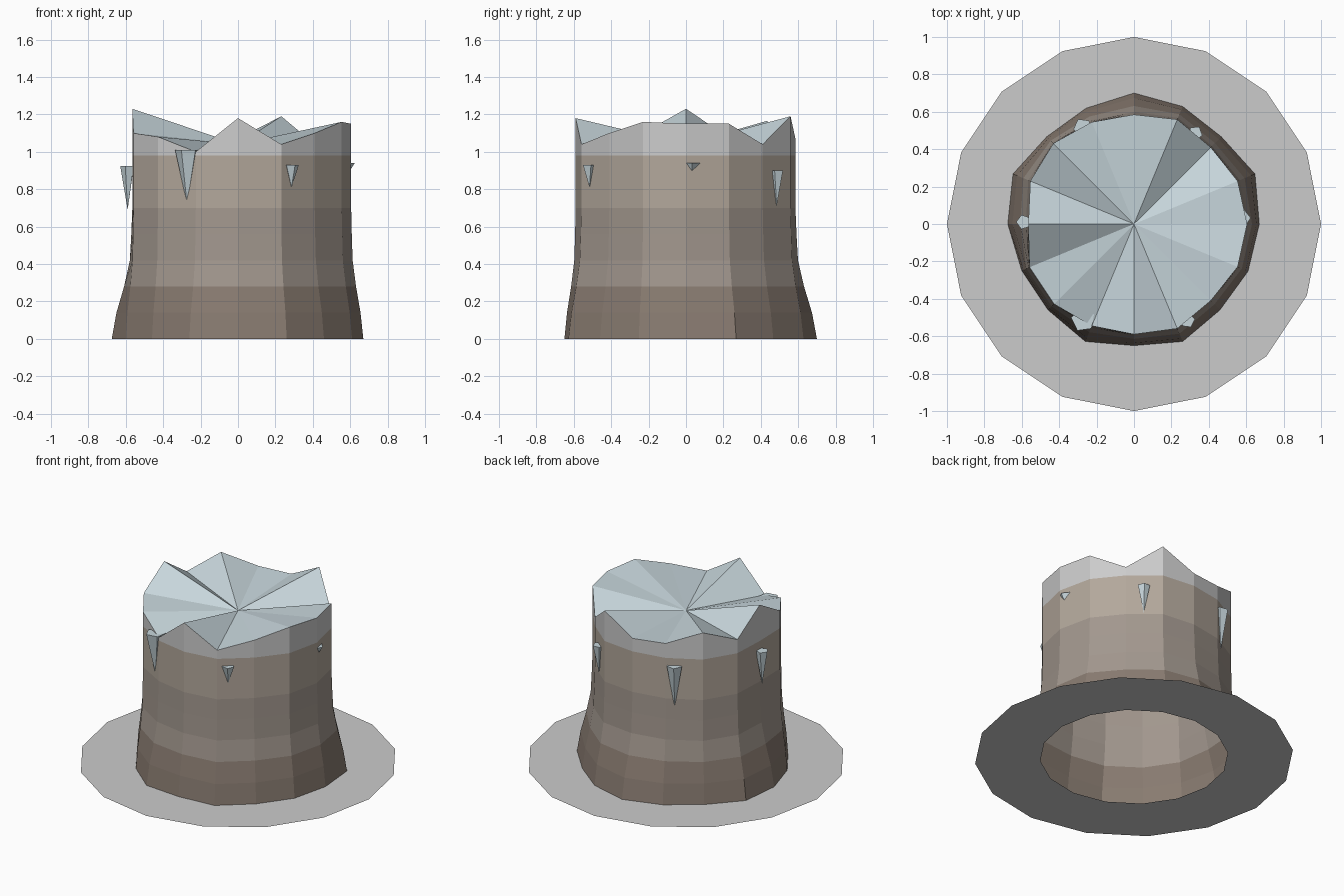
import bpy, math

if "Cube" in bpy.data.objects:
    bpy.data.objects.remove(bpy.data.objects["Cube"])

N = 16
BASE = [.67, .70, .66, .68, .70, .67, .66, .70, .675, .65, .65, .68, .65, .68, .65, .66]
TOP = [.605, .60, .58, .605, .585, .59, .61, .60, .565, .605, .605, .59, .59, .605, .58, .60]
RIM_Z = [1.15, 1.15, 1.04, 1.19, 1.07, 1.08, 1.165, 1.075, 1.23, 1.10, 1.08, 1.0, 1.18, 1.04, 1.10, 1.16]


def mat(name, rgb):
    m = bpy.data.materials.new(name)
    m.diffuse_color = (*rgb, 1)
    m.use_nodes = True
    m.node_tree.nodes["Principled BSDF"].inputs["Base Color"].default_value = m.diffuse_color
    return m


def build(name, verts, faces, mats=(), idx=None):
    me = bpy.data.meshes.new(name)
    me.from_pydata(verts, [], faces)
    for m in mats:
        me.materials.append(m)
    if idx:
        me.polygons.foreach_set("material_index", idx)
    ob = bpy.data.objects.new(name, me)
    bpy.context.collection.objects.link(ob)
    return ob


def ring(radii, zs):
    return [(r * math.cos(math.tau * i / N), r * math.sin(math.tau * i / N), z)
            for i, (r, z) in enumerate(zip(radii, zs))]


def bridge(rows):
    return [(k * N + i, k * N + (i + 1) % N, (k + 1) * N + (i + 1) % N, (k + 1) * N + i)
            for k in range(rows - 1) for i in range(N)]


bark_dark = mat("bark_dark", (.25, .20, .165))
bark_mid = mat("bark_mid", (.36, .31, .27))
bark_light = mat("bark_light", (.45, .39, .33))
ice = mat("ice", (.58, .68, .72))

# Flared trunk, open below, in three bark bands
levels = [(0, 1), (.14, .77), (.28, .40), (.42, .12), (.56, .05), (.70, 0), (.84, 0), (.98, 0)]
verts = []
for z, flare in levels:
    verts += ring([t + (b - t) * flare for b, t in zip(BASE, TOP)], [z] * N)
bands = [0, 0, 1, 1, 1, 2, 2]
build("trunk", verts, bridge(len(levels)), (bark_dark, bark_mid, bark_light),
      [b for b in bands for _ in range(N)])

# Jagged broken rim
build("broken_rim", ring(TOP, [.98] * N) + ring(TOP, RIM_Z), bridge(2))

# Ice sheet fanned from the centre to the jagged edge
build("ice_top", ring(TOP, RIM_Z) + [(0, 0, 1.04)],
      [(i, (i + 1) % N, N) for i in range(N)], (ice,))

# Flat ground collar
build("ground_collar", ring([1] * N, [0] * N) + ring([.59] * N, [0] * N), bridge(2))

# Icicles: angle, distance, top, tip, radius
for a, d, top, tip, r in [(3, .575, .94, .86, .05), (56, .585, .90, .71, .04),
                          (118, .585, .93, .64, .05), (179, .59, .925, .69, .04),
                          (242, .58, 1.01, .72, .065), (299, .59, .93, .81, .04)]:
    a = math.radians(a)
    cx, cy = d * math.cos(a), d * math.sin(a)
    v = [(cx + r * math.cos(a + math.tau * k / 5), cy + r * math.sin(a + math.tau * k / 5), top)
         for k in range(5)] + [(cx, cy, tip)]
    build("icicle", v, [(0, 1, 2, 3, 4)] + [((k + 1) % 5, k, 5) for k in range(5)], (ice,))
